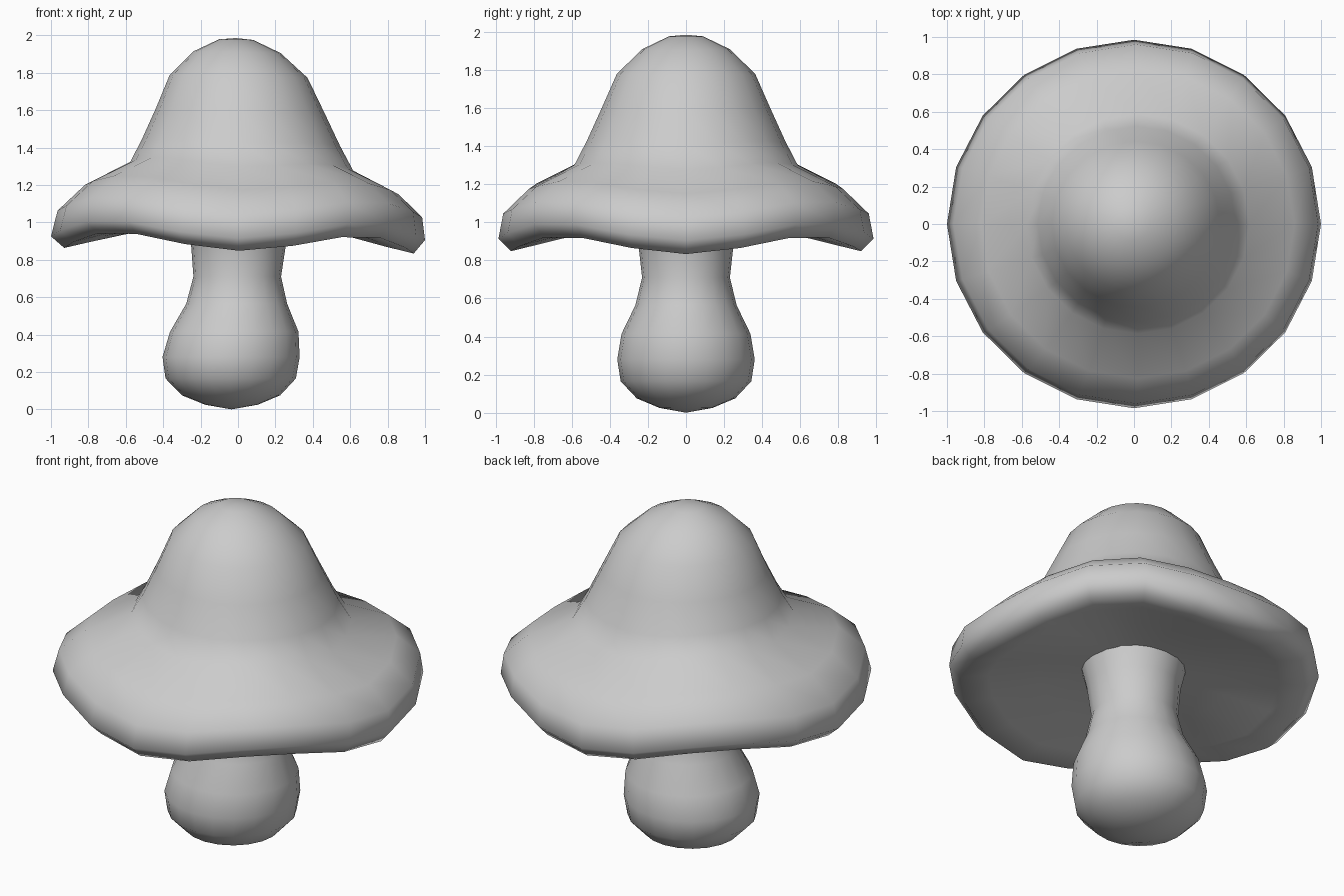
import bpy, bmesh, math


def lathe(name, profile, sides):
    """Profile rows: radius, mean height, wave size, centre x, tilt along x."""
    bm = bmesh.new()
    rings = []
    for r, z, wave, cx, tilt in profile:
        if r == 0:
            rings.append([bm.verts.new((cx, 0, z))])
            continue
        ring = []
        for i in range(sides):
            a = 2 * math.pi * i / sides
            x, y = r * 1.01 * math.cos(a), r * 0.995 * math.sin(a)
            ring.append(bm.verts.new((x + cx, y, z - wave * math.cos(4 * a) - tilt * x)))
        rings.append(ring)
    for lo, hi in zip(rings, rings[1:]):
        for i in range(sides):
            j = (i + 1) % sides
            if len(lo) == 1:
                bm.faces.new((lo[0], hi[i], hi[j]))
            elif len(hi) == 1:
                bm.faces.new((lo[i], lo[j], hi[0]))
            else:
                bm.faces.new((lo[i], lo[j], hi[j], hi[i]))
    bmesh.ops.recalc_face_normals(bm, faces=bm.faces[:])
    for f in bm.faces:
        f.smooth = True
    mesh = bpy.data.meshes.new(name)
    bm.to_mesh(mesh)
    bm.free()
    obj = bpy.data.objects.new(name, mesh)
    bpy.context.collection.objects.link(obj)
    return obj


# Cap: tall rounded crown, wavy brim with four drooping lobes, hollow underside
lathe("mushroom_cap", [
    (0, 1.985, 0, -0.01, 0),
    (0.09, 1.977, 0, -0.01, 0.02),
    (0.23, 1.91, 0, -0.005, 0.02),
    (0.365, 1.78, 0, 0.003, 0.02),
    (0.445, 1.60, 0, 0.01, 0.02),
    (0.525, 1.43, 0.005, 0.015, 0.03),
    (0.59, 1.315, 0.015, 0.02, 0.04),
    (0.83, 1.205, 0.03, 0.02, 0.03),
    (0.965, 1.085, 0.04, 0.01, 0.018),
    (0.99, 0.96, 0.045, 0, 0.01),
    (0.925, 0.893, 0.045, 0.005, 0.016),
    (0.78, 0.918, 0.035, 0, 0.016),
    (0.52, 0.967, 0.02, 0, 0.01),
    (0.24, 1.0, 0, 0, 0),
    (0, 1.01, 0, 0, 0),
], 20)

# Stem: bulbous foot, narrow neck, flaring into the cap
lathe("mushroom_stem", [
    (0, 0.0, 0, -0.035, 0),
    (0.14, 0.025, 0, -0.035, 0),
    (0.26, 0.075, 0, -0.037, 0),
    (0.345, 0.165, 0, -0.039, 0),
    (0.363, 0.28, 0, -0.037, 0),
    (0.34, 0.415, 0, -0.02, 0),
    (0.267, 0.565, 0, -0.007, 0),
    (0.232, 0.71, 0, -0.004, 0),
    (0.252, 0.89, 0, 0.003, 0),
    (0.285, 1.03, 0, 0.003, 0),
], 20)
